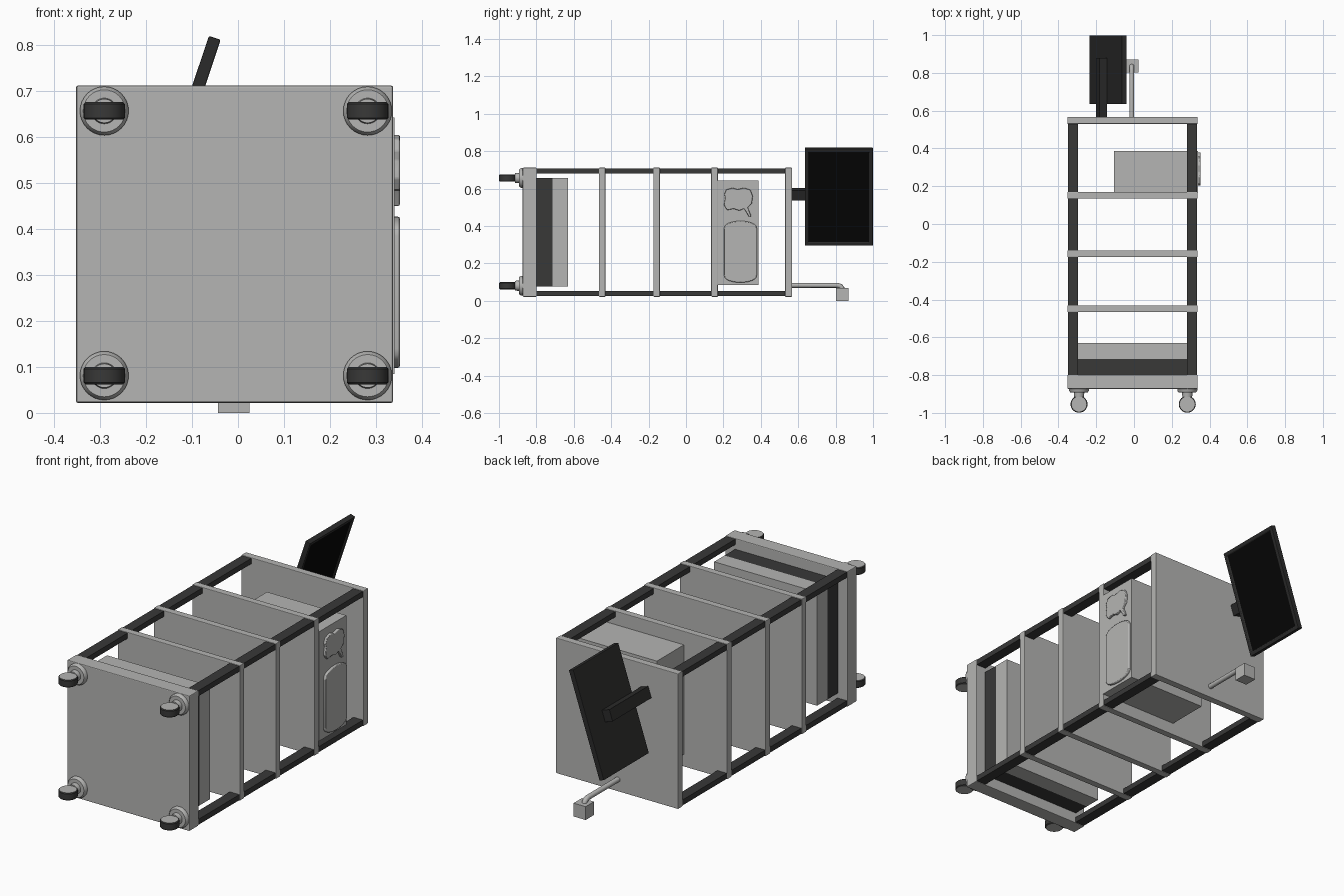
import bpy, bmesh, math
from mathutils import Vector

cube = bpy.data.objects.get("Cube")
if cube:
    bpy.data.objects.remove(cube, do_unlink=True)


def material(name, v):
    m = bpy.data.materials.new(name)
    m.use_nodes = True
    color = (v, v, v * 0.98, 1)
    m.diffuse_color = color
    m.node_tree.nodes["Principled BSDF"].inputs["Base Color"].default_value = color
    return m


GREY = material("light grey", 0.46)
DARK = material("charcoal", 0.04)
CASE = material("dark casing", 0.024)
BLACK = material("screen black", 0.002)


def finish(name, bm, mats, bevel=0.0, smooth=False):
    bmesh.ops.recalc_face_normals(bm, faces=bm.faces)
    mesh = bpy.data.meshes.new(name)
    bm.to_mesh(mesh)
    bm.free()
    ob = bpy.data.objects.new(name, mesh)
    bpy.context.collection.objects.link(ob)
    for m in mats:
        mesh.materials.append(m)
    if bevel:
        mod = ob.modifiers.new("bevel", "BEVEL")
        mod.width = bevel
        mod.segments = 2
        mod.limit_method = "ANGLE"
    if smooth:
        bpy.ops.object.select_all(action="DESELECT")
        ob.select_set(True)
        bpy.context.view_layer.objects.active = ob
        bpy.ops.object.shade_smooth_by_angle(angle=math.radians(35))
    return ob


def box(name, x, y, z, mat, bevel=0.0):
    """Box from (low, high) ranges on each axis."""
    bm = bmesh.new()
    bmesh.ops.create_cube(bm, size=1)
    for v in bm.verts:
        v.co = Vector([(a + b) / 2 + c * (b - a) for (a, b), c in zip((x, y, z), v.co)])
    return finish(name, bm, [mat], bevel)


def lathe(name, center, profile, axis, mats, sides=32, rule=None):
    """Solid of revolution; profile is (radius, distance along axis)."""
    bm = bmesh.new()
    rings = []
    for r, d in profile:
        ring = []
        for i in range(sides):
            a = math.tau * i / sides
            p, q = r * math.cos(a), r * math.sin(a)
            off = (p, d, q) if axis == "y" else (p, q, d)
            ring.append(bm.verts.new(Vector(center) + Vector(off)))
        rings.append(ring)
    for lo, hi in zip(rings, rings[1:]):
        for i in range(sides):
            j = (i + 1) % sides
            bm.faces.new((lo[i], lo[j], hi[j], hi[i]))
    bm.faces.new(rings[0])
    bm.faces.new(rings[-1])
    bm.normal_update()
    if rule:
        for f in bm.faces:
            f.material_index = rule(f)
    return finish(name, bm, mats, smooth=True)


def prism(name, outline, x0, x1, mat, bevel):
    """Side plate: a (y, z) outline extruded along x."""
    bm = bmesh.new()
    face = bm.faces.new([bm.verts.new((x0, y, z)) for y, z in outline])
    ext = bmesh.ops.extrude_face_region(bm, geom=[face])["geom"]
    for v in ext:
        if isinstance(v, bmesh.types.BMVert):
            v.co.x = x1
    return finish(name, bm, [mat], bevel, smooth=True)


# Frame: base, shelves and end plate stacked along y
X, Z = (-0.352, 0.337), (0.022, 0.712)
box("base_plate", X, (-0.873, -0.798), Z, GREY, 0.004)
for i, y in enumerate((-0.466, -0.175, 0.135)):
    box(f"shelf_{i + 1}", X, (y, y + 0.035), Z, GREY, 0.003)
box("top_plate", X, (0.53, 0.567), Z, GREY, 0.003)

# Corner posts
for side, x in (("right", (-0.349, -0.296)), ("left", (0.28, 0.334))):
    for level, z in (("lower", (0.025, 0.053)), ("upper", (0.681, 0.709))):
        box(f"{side}_{level}_post", x, (-0.80, 0.532), z, DARK)

# Equipment block on the base
inner_x, inner_z = (-0.298, 0.282), (0.078, 0.657)
box("block_lower", inner_x, (-0.80, -0.714), inner_z, DARK)
box("block_upper", inner_x, (-0.714, -0.63), inner_z, GREY)

# Instrument on the upper shelf, with raised side panels
box("instrument_body", (-0.107, 0.34), (0.168, 0.387), (0.085, 0.643), GREY)
yc, half = 0.291, 0.088
dome = []
for z0, sgn in ((0.385, 1), (0.14, -1)):
    for i in range(13):
        a = math.pi * i / 12
        dome.append((yc + sgn * half * math.cos(a), z0 + sgn * 0.042 * math.sin(a) ** 0.8))
prism("large_side_panel", dome, 0.33, 0.352, GREY, 0.004)
knob = [(0.215, 0.595), (0.25, 0.605), (0.275, 0.596), (0.31, 0.605), (0.345, 0.593),
        (0.357, 0.56), (0.352, 0.52), (0.33, 0.50), (0.342, 0.47), (0.35, 0.452),
        (0.336, 0.45), (0.322, 0.475), (0.31, 0.493), (0.285, 0.482), (0.255, 0.492),
        (0.22, 0.485), (0.204, 0.51), (0.205, 0.53), (0.21, 0.55), (0.204, 0.57)]
prism("small_side_panel", knob, 0.33, 0.352, GREY, 0.003)

# Casters
plate = [(0.053, -0.868), (0.053, -0.882), (0.046, -0.892), (0.028, -0.892), (0.026, -0.915)]
wheel = [(0.041, -0.019), (0.045, -0.015), (0.045, 0.015), (0.041, 0.019)]
for side, x in (("right", -0.291), ("left", 0.282)):
    for level, z in (("lower", 0.081), ("upper", 0.657)):
        lathe(f"{side}_{level}_caster_mount", (x, 0, z), plate, "y", [GREY])
        lathe(f"{side}_{level}_wheel", (x, -0.954, z), wheel, "z", [DARK, GREY],
              rule=lambda f: int(abs(f.normal.z) > 0.9))

# Tilted monitor with recessed screen
TILT = math.radians(18.5)
bm = bmesh.new()
bmesh.ops.create_cube(bm, size=1)
bmesh.ops.scale(bm, vec=(0.027, 0.364, 0.545), verts=bm.verts)
bm.normal_update()
front = [f for f in bm.faces if f.normal.x > 0.9]
bmesh.ops.inset_region(bm, faces=front, thickness=0.025)
bmesh.ops.inset_region(bm, faces=front, thickness=0.003, depth=-0.005)
front[0].material_index = 1
monitor = finish("monitor", bm, [CASE, BLACK], 0.003)
monitor.location = (-0.137, 0.817, 0.5575)
monitor.rotation_euler.y = TILT

# Monitor arm
arm = box("monitor_arm", (-0.022, 0.022), (-0.158, 0.158), (-0.029, 0.029), CASE)
arm.location = (-0.172, 0.722, 0.570)
arm.rotation_euler.y = TILT

# Bent rod carrying a small block
curve = bpy.data.curves.new("bent_rod", "CURVE")
curve.dimensions = "3D"
curve.bevel_depth = 0.013
curve.bevel_resolution = 4
curve.use_fill_caps = True
path = [(0.56, 0.083), (0.81, 0.083), (0.825, 0.079), (0.834, 0.07), (0.838, 0.04)]
spline = curve.splines.new("POLY")
spline.points.add(len(path) - 1)
for p, (y, z) in zip(spline.points, path):
    p.co = (-0.012, y, z, 1)
curve.materials.append(GREY)
rod = bpy.data.objects.new("bent_rod", curve)
bpy.context.collection.objects.link(rod)
box("rod_block", (-0.043, 0.025), (0.803, 0.87), (0.0, 0.068), GREY)
